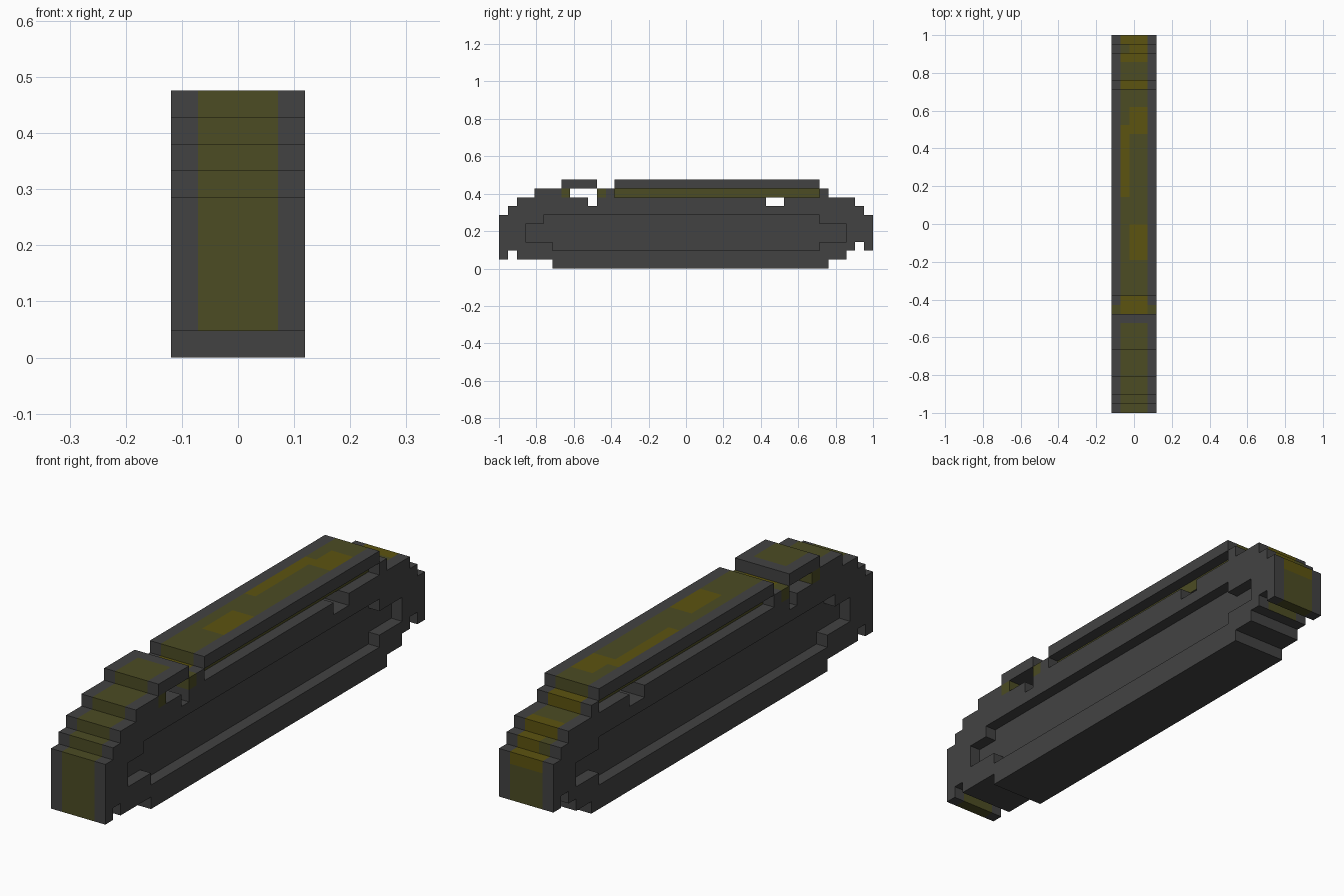
import bpy, bmesh, math
from mathutils import Vector

if "Cube" in bpy.data.objects:
    bpy.data.objects.remove(bpy.data.objects["Cube"])

U = 2 / 42            # block size: 42 long, 5 wide, 10 high
W = 5

# Side silhouette: per row from the ground up, the spans of blocks along y
ROWS = [
    [(6, 37)],
    [(0, 1), (2, 39)],
    [(0, 40), (41, 42)],
    [(0, 42)],
    [(0, 42)],
    [(0, 42)],
    [(1, 41)],
    [(2, 10), (11, 30), (32, 40)],
    [(4, 8), (11, 37)],
    [(7, 11), (13, 36)],
]
# Spans cut one block deep into both side plates (panel and top groove)
RECESS = {2: (6, 36), 3: (3, 39), 4: (3, 39), 5: (5, 36), 8: (13, 36)}


def make_mat(name, rgb):
    m = bpy.data.materials.new(name)
    m.diffuse_color = (*rgb, 1)
    m.use_nodes = True
    m.node_tree.nodes["Principled BSDF"].inputs["Base Color"].default_value = m.diffuse_color
    return m


MATS = [make_mat("dark_grey", (0.055, 0.055, 0.055)),
        make_mat("dark_olive", (0.072, 0.072, 0.017)),
        make_mat("dark_ochre", (0.108, 0.088, 0.005))]
GREY, OLIVE, OCHRE = range(3)


def solid(x, i, r):
    if not (0 <= x < W and 0 <= r < len(ROWS)):
        return False
    if not any(a <= i < b for a, b in ROWS[r]):
        return False
    if x in (0, W - 1) and r in RECESS:
        a, b = RECESS[r]
        return not a <= i < b
    return True


def patch(x, i):
    """Colour of the centre strip along the top edge."""
    if i == 10:
        return GREY
    if i >= 39:
        return OLIVE if (x, i) == (1, 40) else OCHRE
    if i in (11, 12, 31, 36):
        return OCHRE
    if x == 1 and 24 <= i < 31:
        return OCHRE
    if x > 1 and (i in (32, 33) or 17 <= i < 21):
        return OCHRE
    return OLIVE


def colour(x, i, r, d):
    if x in (0, W - 1):                       # side plates
        return OLIVE if r == 8 and i in (7, 11) else GREY
    if d[0]:                                  # core seen from the side
        return OLIVE if r == 8 else GREY
    if d[2] > 0:                              # top of the column only
        covered = any(solid(x, i, k) for k in range(r + 1, 10))
        return GREY if covered else patch(x, i)
    if d[2] < 0:
        return OLIVE if i in (0, 41) else GREY
    if r < 2 and i > 0:                       # lower steps
        return GREY
    if d[1] > 0 and i == 41:                  # rear end
        return OCHRE if r == 5 else OLIVE
    if d[1] > 0 and i > 35 and r > 5:
        return patch(x, i)
    if d[1] > 0 and i < 36 and r == 9:
        return patch(x, i)
    if i in (30, 32, 29, 9) or (r == 7 and i == 11):   # inside the holes
        return GREY
    return OLIVE


DIRS = [(1, 0, 0), (-1, 0, 0), (0, 1, 0), (0, -1, 0), (0, 0, 1), (0, 0, -1)]


def build(name, columns):
    """Skin the exposed block faces of the given x columns as one part."""
    bm = bmesh.new()
    for x in columns:
        for r in range(len(ROWS)):
            for i in range(42):
                if not solid(x, i, r):
                    continue
                c = Vector(((x - 2) * U, -1 + (i + 0.5) * U, (r + 0.5) * U))
                for d in DIRS:
                    if solid(x + d[0], i + d[1], r + d[2]):
                        continue
                    n = Vector(d)
                    a = Vector((d[1], d[2], d[0]))
                    b = n.cross(a)
                    quad = [c + (n + a * s + b * t) * U / 2
                            for s, t in ((-1, -1), (1, -1), (1, 1), (-1, 1))]
                    f = bm.faces.new([bm.verts.new(v) for v in quad])
                    f.material_index = colour(x, i, r, d)
    bmesh.ops.remove_doubles(bm, verts=bm.verts, dist=U * 0.01)
    # Merge flat neighbours of the same colour into large faces
    bmesh.ops.dissolve_limit(bm, angle_limit=math.radians(1), verts=bm.verts,
                             edges=bm.edges, delimit={'MATERIAL'})
    bmesh.ops.triangulate(bm, faces=[f for f in bm.faces if len(f.verts) > 4])
    me = bpy.data.meshes.new(name)
    bm.to_mesh(me)
    bm.free()
    for m in MATS:
        me.materials.append(m)
    bpy.context.collection.objects.link(bpy.data.objects.new(name, me))


# Side plates with recessed panels, and the coloured core between them
build("left_side_plate", [0])
build("core_spine", [1, 2, 3])
build("right_side_plate", [4])
